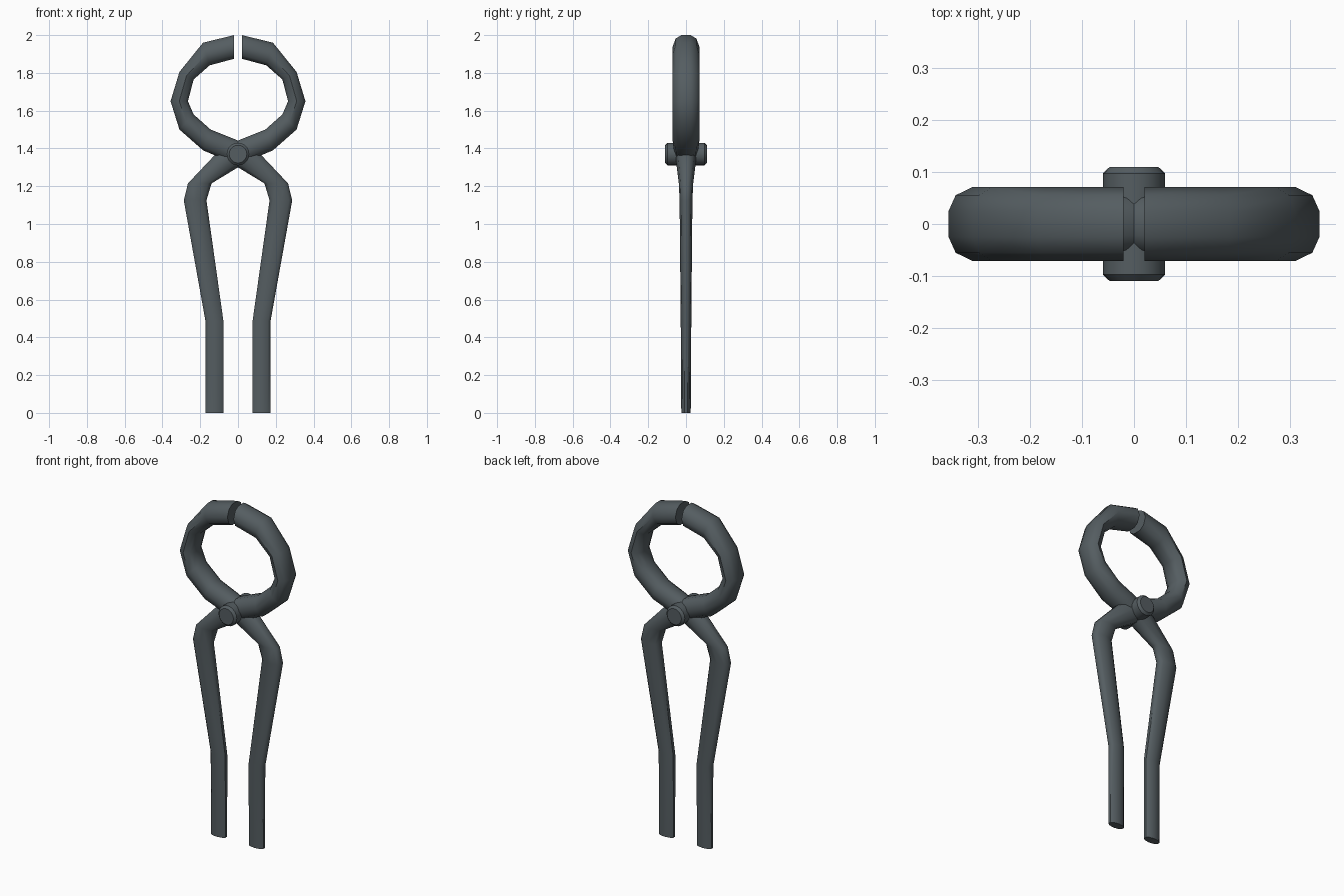
import bpy, bmesh, math
from mathutils import Vector

if "Cube" in bpy.data.objects:
    bpy.data.objects.remove(bpy.data.objects["Cube"])

# Stations from jaw tip to handle end: inner (x, z), outer (x, z), half depth in y
STATIONS = [
    ((.02, 1.875), (.02, 2.00), .071),
    ((.15, 1.84), (.185, 1.96), .071),
    ((.235, 1.765), (.31, 1.805), .071),
    ((.265, 1.65), (.357, 1.65), .071),
    ((.235, 1.58), (.31, 1.50), .071),
    ((.145, 1.50), (.185, 1.39), .071),
    ((.02, 1.45), (.09, 1.35), .066),
    ((-.09, 1.40), (0.0, 1.30), .055),
    ((-.265, 1.215), (-.14, 1.215), .038),
    ((-.287, 1.125), (-.167, 1.125), .034),
    ((-.172, .485), (-.077, .485), .028),
    ((-.172, 0.0), (-.077, 0.0), .025),
]
# Rounded bar cross-section (across the bar, depth)
SECTION = [(1, -.35), (1, .35), (.7, .78), (0, 1), (-.7, .78), (-1, .35),
           (-1, -.35), (-.7, -.78), (0, -1), (.7, -.78)]


def finish(obj, angle):
    bpy.ops.object.select_all(action='DESELECT')
    obj.select_set(True)
    bpy.context.view_layer.objects.active = obj
    bpy.ops.object.shade_smooth_by_angle(angle=math.radians(angle))


def add_mesh(name, bm):
    bmesh.ops.recalc_face_normals(bm, faces=bm.faces)
    mesh = bpy.data.meshes.new(name)
    bm.to_mesh(mesh)
    bm.free()
    obj = bpy.data.objects.new(name, mesh)
    bpy.context.collection.objects.link(obj)
    return obj


# Material
iron = bpy.data.materials.new("dark_iron")
iron.diffuse_color = (.09, .11, .12, 1)
iron.use_nodes = True
iron.node_tree.nodes["Principled BSDF"].inputs["Base Color"].default_value = iron.diffuse_color

# Jaw and crossing handle, lofted as one bar and mirrored
bm = bmesh.new()
rings = []
for inner, outer, depth in STATIONS:
    a = Vector((inner[0], 0, inner[1]))
    b = Vector((outer[0], 0, outer[1]))
    mid, half = (a + b) / 2, (b - a) / 2
    rings.append([bm.verts.new(mid + half * u + Vector((0, v * depth, 0)))
                  for u, v in SECTION])
n = len(SECTION)
for r, s in zip(rings, rings[1:]):
    for i in range(n):
        j = (i + 1) % n
        bm.faces.new((r[i], r[j], s[j], s[i]))
bm.faces.new(rings[0])
bm.faces.new(rings[-1])
arms = add_mesh("pincer_arms", bm)
arms.data.materials.append(iron)
finish(arms, 50)
arms.modifiers.new("mirror", 'MIRROR').use_mirror_merge = False

# Pivot rivet with chamfered heads
bpy.ops.mesh.primitive_cylinder_add(vertices=20, radius=.06, depth=.22,
                                    location=(0, 0, 1.37), rotation=(math.pi / 2, 0, 0))
rivet = bpy.context.object
rivet.name = "pivot_rivet"
rivet.data.materials.append(iron)
bevel = rivet.modifiers.new("bevel", 'BEVEL')
bevel.width = .013
bevel.segments = 1
bevel.limit_method = 'ANGLE'
bevel.angle_limit = math.radians(60)
finish(rivet, 50)
